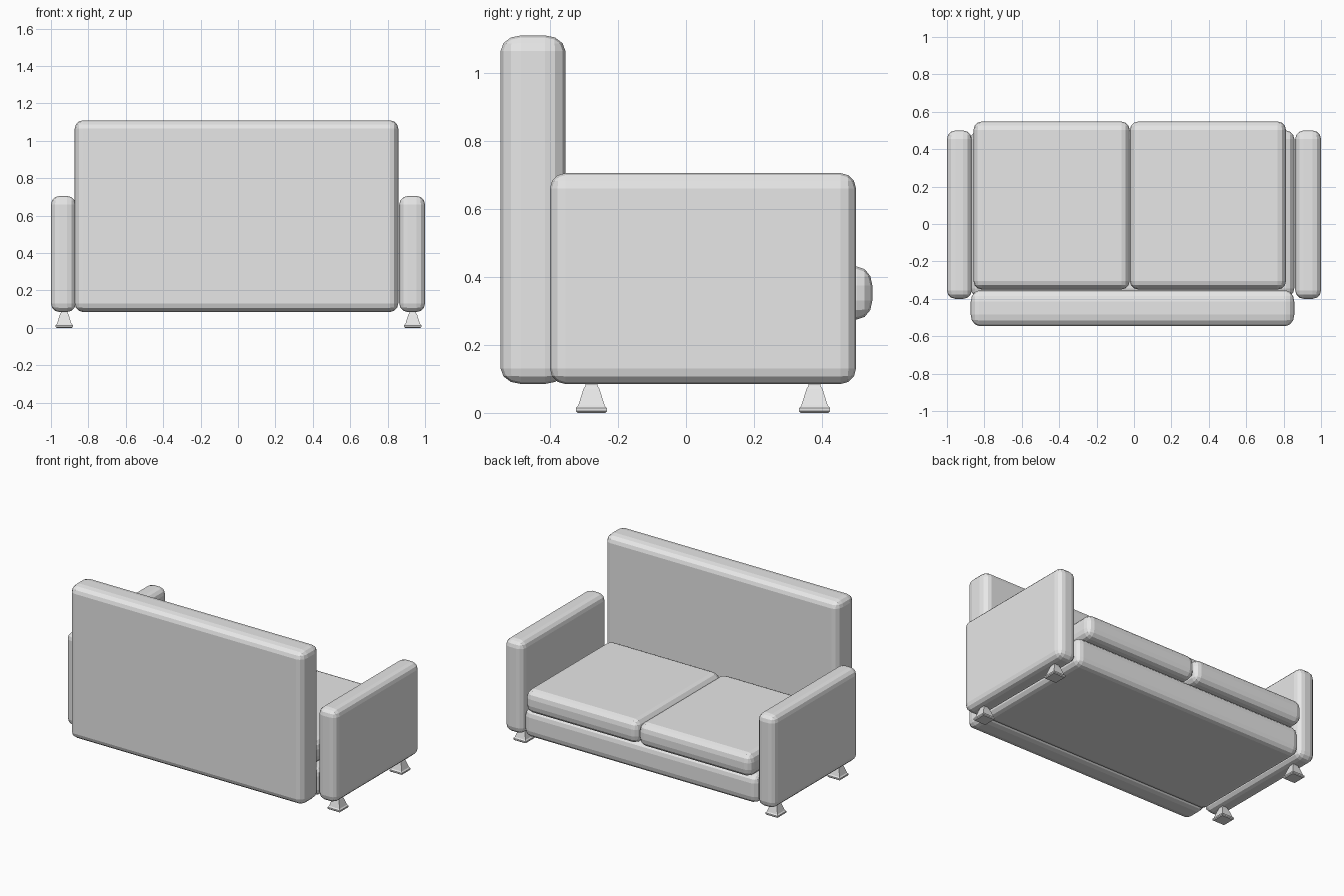
import bpy
import bmesh
from mathutils import Vector

cube = bpy.data.objects.get("Cube")
if cube:
    bpy.data.objects.remove(cube, do_unlink=True)

fabric = bpy.data.materials.new("light grey fabric")
fabric.use_nodes = True
fabric.diffuse_color = (0.8, 0.8, 0.8, 1)
fabric.node_tree.nodes["Principled BSDF"].inputs["Base Color"].default_value = fabric.diffuse_color


def add_object(name, bm, location):
    bmesh.ops.recalc_face_normals(bm, faces=bm.faces)
    mesh = bpy.data.meshes.new(name)
    bm.to_mesh(mesh)
    bm.free()
    mesh.materials.append(fabric)
    obj = bpy.data.objects.new(name, mesh)
    obj.location = location
    bpy.context.collection.objects.link(obj)
    return obj


def padded_box(name, low, high, radii):
    """Box with rounded edges; the rounding may differ per axis."""
    low, high, radii = Vector(low), Vector(high), Vector(radii)
    size = high - low
    bm = bmesh.new()
    bmesh.ops.create_cube(bm, size=1)
    bmesh.ops.scale(bm, verts=bm.verts, vec=[s / r for s, r in zip(size, radii)])
    bmesh.ops.bevel(bm, geom=bm.edges[:], offset=1, segments=3,
                    profile=0.5, affect='EDGES')
    bmesh.ops.scale(bm, verts=bm.verts, vec=radii)
    return add_object(name, bm, (low + high) / 2)


def foot(name, x, y):
    """Square tapered foot lofted from half-width and height pairs."""
    profile = [(.041, 0), (.046, .005), (.046, .014), (.039, .021),
               (.024, .069), (.018, .08), (.016, .095)]
    bm = bmesh.new()
    rings = [[bm.verts.new((sx * w, sy * w, z))
              for sx, sy in ((-1, -1), (1, -1), (1, 1), (-1, 1))]
             for w, z in profile]
    for lower, upper in zip(rings, rings[1:]):
        for i in range(4):
            j = (i + 1) % 4
            bm.faces.new((lower[i], lower[j], upper[j], upper[i]))
    bm.faces.new(rings[0][::-1])
    bm.faces.new(rings[-1])
    add_object(name, bm, (x, y, 0))


# Upholstered body
padded_box("backrest", (-.873, -.545, .085), (.857, -.355, 1.11), (.045, .06, .045))
padded_box("seat_base", (-.873, -.39, .085), (.857, .5, .275), (.045, .045, .05))

# Arms and feet
for side, low_x, high_x, foot_x in (("right", -1, -.868, -.929),
                                    ("left", .862, 1, .934)):
    padded_box(side + "_arm", (low_x, -.4, .085), (high_x, .5, .705), (.045, .045, .045))
    foot(side + "_front_foot", foot_x, .378)
    foot(side + "_back_foot", foot_x, -.278)

# Seat cushions
for side, low_x in (("right", -.858), ("left", -.022)):
    padded_box(side + "_cushion", (low_x, -.35, .275), (low_x + .835, .548, .43),
               (.045, .045, .055))
